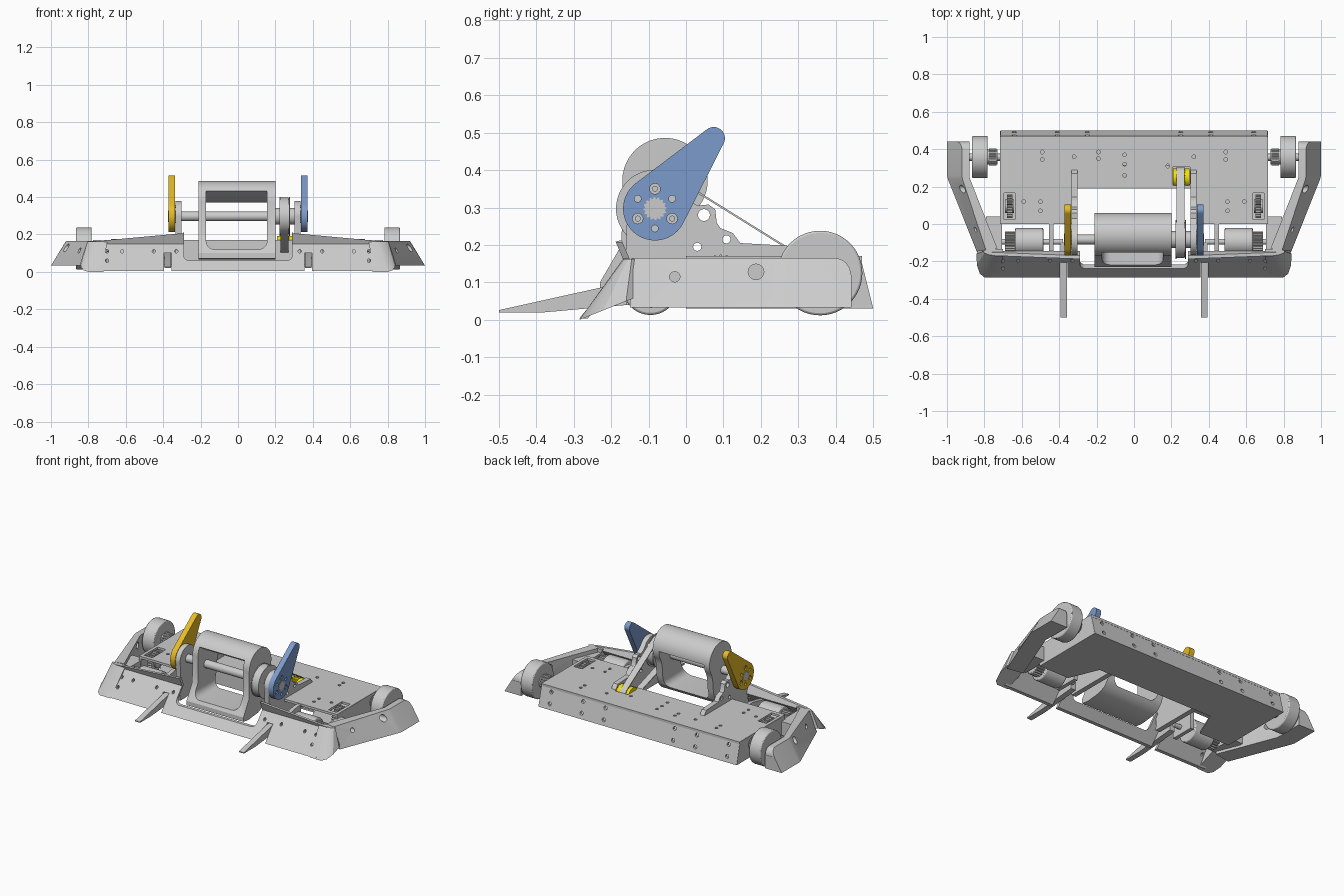
import bpy, bmesh
from math import sin, cos, pi, atan2, acos, hypot

if "Cube" in bpy.data.objects:
    bpy.data.objects.remove(bpy.data.objects["Cube"])

AX = {'x': lambda a, b, h: (h, a, b), 'y': lambda a, b, h: (a, h, b), 'z': lambda a, b, h: (a, b, h)}
MATS = {}


def finish(bm, name, color=None):
    bmesh.ops.recalc_face_normals(bm, faces=bm.faces)
    me = bpy.data.meshes.new(name)
    bm.to_mesh(me)
    bm.free()
    ob = bpy.data.objects.new(name, me)
    bpy.context.collection.objects.link(ob)
    if color:
        if color not in MATS:
            MATS[color] = bpy.data.materials.new("paint_%d" % len(MATS))
            MATS[color].diffuse_color = (*color, 1)
        me.materials.append(MATS[color])
    return ob


def add_loft(bm, a, b):
    va, vb = [bm.verts.new(p) for p in a], [bm.verts.new(p) for p in b]
    bm.faces.new(va)
    bm.faces.new(vb)
    n = len(va)
    for i in range(n):
        j = (i + 1) % n
        bm.faces.new((va[i], va[j], vb[j], vb[i]))


def prism(name, profiles, axis, lo, hi, color=None):
    """Extrude one profile (or a list of profiles) along an axis."""
    if not isinstance(profiles[0], list):
        profiles = [profiles]
    bm = bmesh.new()
    for p in profiles:
        add_loft(bm, [AX[axis](u, v, lo) for u, v in p], [AX[axis](u, v, hi) for u, v in p])
    return finish(bm, name, color)


def loft(name, bottom, zb, top, zt, tilt=0):
    """Join a bottom outline to a top outline; tilt raises the bottom towards the back."""
    bm = bmesh.new()
    add_loft(bm, [(x, y, zb + tilt * (y + .285)) for x, y in bottom], [(x, y, zt) for x, y in top])
    return finish(bm, name)


def arc(u, v, r, a0, a1, n):
    return [(u + r * cos(a0 + (a1 - a0) * i / n), v + r * sin(a0 + (a1 - a0) * i / n)) for i in range(n + 1)]


def circle(u, v, r, n=32):
    return arc(u, v, r, 0, 2 * pi, n)[:-1]


def rect(u0, v0, u1, v1):
    return [(u0, v0), (u1, v0), (u1, v1), (u0, v1)]


def hull(c1, r1, c2, r2):
    """Outline of two circles wrapped by their tangents."""
    th = atan2(c2[1] - c1[1], c2[0] - c1[0])
    a = acos((r1 - r2) / hypot(c2[0] - c1[0], c2[1] - c1[1]))
    return arc(*c1, r1, th + a, th + 2 * pi - a, 32) + arc(*c2, r2, th - a, th + a, 16)


def gear(u, v, r, teeth):
    pts = []
    for i in range(teeth * 4):
        t = 2 * pi * i / (teeth * 4)
        k = r if i % 4 < 2 else r * 0.86
        pts.append((u + k * cos(t), v + k * sin(t)))
    return pts


def cut(ob, cutter):
    cutter.hide_render = True
    m = ob.modifiers.new("cut", 'BOOLEAN')
    m.operation, m.object, m.solver = 'DIFFERENCE', cutter, 'EXACT'
    bpy.context.view_layer.objects.active = ob
    bpy.ops.object.modifier_apply(modifier=m.name)
    bpy.data.objects.remove(cutter)


def bevel(ob, w, seg=2):
    m = ob.modifiers.new("bevel", 'BEVEL')
    m.width, m.segments, m.limit_method, m.angle_limit = w, seg, 'ANGLE', 0.9


YELLOW, BRIGHT, BLUE = (0.8, 0.5, 0.02), (0.9, 0.75, 0.0), (0.2, 0.33, 0.6)
AXIS = (-0.083, 0.297)      # weapon shaft (y, z)
MOTOR = (0.248, 0.143)      # weapon motor pulley (y, z)

# Chassis lid with weapon bay, pulley slots and drilled holes
lid = prism("top_plate", [(-0.715, 0), (-0.31, 0), (-0.31, 0.19), (0.31, 0.19), (0.31, 0),
                          (0.715, 0), (0.715, 0.47), (-0.715, 0.47)], 'z', 0.155, 0.17)
holes = [circle(s * x, y, 0.01, 10) for s in (1, -1)
         for x, y in [(.49, .385), (.49, .345), (.59, .12), (.5, .12), (.5, .07), (.32, .36), (.32, .25)]]
holes += [circle(x, y, 0.01, 10) for x, y in [(-.19, .385), (-.19, .35), (-.05, .37), (-.05, .32), (-.05, .26), (.18, .31)]]
holes += [rect(.205, .215, .3, .305), rect(.635, .025, .695, .165), rect(-.695, .025, -.635, .165)]
cut(lid, prism("hole_cutter", holes, 'z', 0.1, 0.25))

# Floor and rear armour
prism("floor_plate", [(-0.715, 0), (-0.5, 0), (-0.42, 0.19), (0.42, 0.19), (0.5, 0), (0.715, 0),
                      (0.715, 0.49), (-0.715, 0.49)], 'z', 0.03, 0.042)
rear = prism("rear_armour", [(0.5, 0.03), (0.465, 0.17), (0.448, 0.17), (0.483, 0.03)], 'x', -0.715, 0.715)
cut(rear, prism("rear_bolt_cutter", [circle(s * x, z, 0.012, 12) for s in (1, -1)
                                     for x in (.25, .41, .64) for z in (.065, .135)], 'y', 0.4, 0.6))
prism("bay_rear_wall", rect(-0.33, 0.03, 0.33, 0.17), 'y', 0.19, 0.2)

# Front sloped armour with weapon opening and fork slots
front = prism("front_armour", [(-0.285, 0.004), (-0.163, 0.15), (-0.188, 0.209), (-0.172, 0.213),
                               (-0.145, 0.15), (-0.262, 0.004)], 'x', -0.76, 0.76)
cuts = [arc(-.26, .09, .03, pi, 1.5 * pi, 4) + arc(.26, .09, .03, -.5 * pi, 0, 4) + [(.29, .4), (-.29, .4)]]
for s in (1, -1):
    cuts.append([(s * u, v) for u, v in [(.292, .207), (.72, .168), (.85, .156), (.85, .4), (.292, .4)]])
    cuts.append([(s * u, v) for u, v in [(.355, -.02), (.355, .1), (.395, .1), (.395, -.02)]])
    cuts += [circle(s * x, z, 0.009, 10) for x, z in [(.62, .11), (.7, .06), (.7, .11), (.45, .11), (.33, .11)]]
for c in cuts:
    cut(front, prism("front_cutter", c, 'y', -0.4, -0.1))

for s in (1, -1):
    side = "right" if s > 0 else "left"

    def bar(name, profs, x0, x1, color=None):
        return prism(side + "_" + name, profs, 'x', s * x0, s * x1, color)

    def flip(pts):
        return [(s * x, y) for x, y in pts]

    # Rounded front corner and solid sloped side pod
    loft(side + "_front_corner",
         flip([(.72, -.285), (.8, -.285), (.825, -.265), (.84, -.22), (.842, -.16), (.83, -.135), (.72, -.135)]), 0.0,
         flip([(.70, -.165), (.74, -.168), (.775, -.165), (.80, -.155), (.805, -.145), (.79, -.135), (.70, -.135)]),
         0.163, 0.4)
    pod = loft(side + "_side_pod",
               flip([(.73, -.13), (.84, -.15), (.995, .24), (1.0, .26), (1.0, .442), (.88, .442), (.88, .25), (.79, .02)]), 0.033,
               flip([(.73, -.13), (.79, -.145), (.917, .24), (.92, .26), (.92, .442), (.88, .442), (.88, .25), (.79, .02)]), 0.165)
    cut(pod, bar("pod_cutter", [circle(-.03, .115, .014, 16), circle(.187, .128, .021, 16)], 0.65, 1.1))
    # round off the upper rear corner
    cut(pod, bar("corner_cutter", arc(.395, .12, .0455, 0, pi / 2, 8) + [(.395, .2), (.5, .2), (.5, .12)], 0.7, 1.1))
    prism(side + "_pod_bracket", flip(rect(.705, -.14, .79, .04)), 'z', 0.05, 0.14)
    bar("side_wall", [(0, .03), (.497, .03), (.464, .168), (0, .168)], 0.7, 0.716)

    # Rear wheel with toothed hub and axle
    wheel = bar("rear_wheel", circle(.358, .125, .113, 48), 0.782, 0.866)
    bevel(wheel, 0.006)
    bar("rear_hub_pulley", gear(.358, .125, .046, 18), 0.735, 0.775)
    bar("rear_hub_flange", circle(.358, .125, .04), 0.73, 0.785)
    bar("rear_axle", circle(.358, .125, .02, 20), 0.66, 0.9)

    # Front wheel, its axle, brackets and drive pulley
    wheel = bar("front_wheel", circle(-.095, .087, .074, 40), 0.485, 0.635)
    bevel(wheel, 0.006)
    bar("front_wheel_hub", gear(-.095, .087, .055, 20), 0.635, 0.69)
    bar("front_axle", circle(-.095, .087, .015, 20), 0.38, 0.74)
    bar("front_axle_bracket", [(-.16, .04), (0, .04), (0, .165), (-.04, .165), (-.16, .14)], 0.43, 0.455)
    bar("drive_pulley", gear(.095, .112, .063, 24), 0.65, 0.68)
    bar("drive_pulley_flanges", circle(.095, .112, .035), 0.642, 0.69)

    # Ground fork
    bar("fork", [(-.5, .02), (-.38, .02), (-.1, .045), (-.1, .1), (-.22, .088), (-.5, .026)], 0.357, 0.393)

    # Weapon upright: bearing boss flowing down to a drilled bracket
    upright = bar("weapon_upright", [(-.165, .05), (-.158, .26)] + arc(*AXIS, .083, pi, .25 * pi, 14) +
                  [(.0, .325), (.03, .305), (.06, .308), (.078, .295), (.082, .26), (.092, .245), (.125, .232),
                   (.145, .205), (.27, .198), (.29, .17), (.2, .16), (.19, .05)], 0.303, 0.335)
    cut(upright, bar("upright_cutter", [circle(.048, .28, .016, 16), circle(.108, .215, .011, 12),
                                        circle(.03, .195, .011, 12)], 0.2, 0.4))

    # Coloured shaft support arm with bolt holes, and shaft end
    arm = bar("support_arm", hull(AXIS, .085, (.074, .485), .03), 0.336, 0.372, BLUE if s > 0 else YELLOW)
    bolts = [(AXIS[0] + .053 * sin(k * pi / 3), AXIS[1] + .053 * cos(k * pi / 3)) for k in range(6)]
    cut(arm, bar("arm_cutter", [circle(*b, .014 if k % 2 == 0 else .009, 16) for k, b in enumerate(bolts)], 0.3, 0.45))
    bar("arm_bolts", [circle(*b, .008, 12) for b in bolts[::2]], 0.33, 0.37)
    bar("shaft_end", gear(*AXIS, .031, 16), 0.33, 0.374)

# Spinning beater: heavy round top bar, slim lower tooth bar and a rounded window between
beater = prism("weapon_beater", arc(-.056, .372, .114, -.2 * pi, pi, 28) +
               [(-.172, .2), (-.23, .1), (-.23, .072), (-.18, .065), (-.08, .075), (-.03, .095), (.0, .13),
                (.018, .19), (.025, .27)], 'x', -0.21, 0.2)
cut(beater, prism("window_cutter", arc(-.125, .165, .045, pi, 1.5 * pi, 6) + arc(.11, .165, .045, -.5 * pi, 0, 6) +
                  [(.155, .37), (-.17, .37)], 'y', -0.4, 0.3))
cut(beater, prism("upper_cutter", [(-.3, .3), (-.3, .44), (-.165, .44), (-.09, .39), (.0, .37), (.0, .3)],
                  'x', -0.17, 0.155))
prism("weapon_shaft", circle(*AXIS, .026), 'x', -0.34, 0.34)
prism("shaft_spacer", circle(*AXIS, .045), 'x', 0.2, 0.305)

# Weapon belt drive
prism("weapon_pulley", circle(*AXIS, .094, 48), 'x', 0.228, 0.272)
for x in (0.222, 0.272):
    prism("weapon_pulley_flange", circle(*AXIS, .104, 48), 'x', x, x + 0.006)
belt = prism("drive_belt", hull(AXIS, .1, MOTOR, .056), 'x', 0.228, 0.27)
cut(belt, prism("belt_cutter", hull(AXIS, .095, MOTOR, .051), 'x', 0.2, 0.3))
prism("motor_pulley", gear(*MOTOR, .05, 16), 'x', 0.229, 0.272, BRIGHT)
for x0, x1 in ((0.208, 0.228), (0.272, 0.298)):
    prism("motor_pulley_hub", circle(*MOTOR, .05), 'x', x0, x1, BRIGHT)
prism("weapon_motor", circle(.265, .1, .05), 'x', -0.12, 0.2)

# Smooth shading on round parts, sharp edges kept
for ob in bpy.context.scene.objects:
    ob.select_set(True)
bpy.context.view_layer.objects.active = beater
bpy.ops.object.shade_smooth_by_angle()

for m in bpy.data.materials:
    if m.users and not m.is_grease_pencil:
        m.use_nodes = True
        m.node_tree.nodes["Principled BSDF"].inputs["Base Color"].default_value = m.diffuse_color
